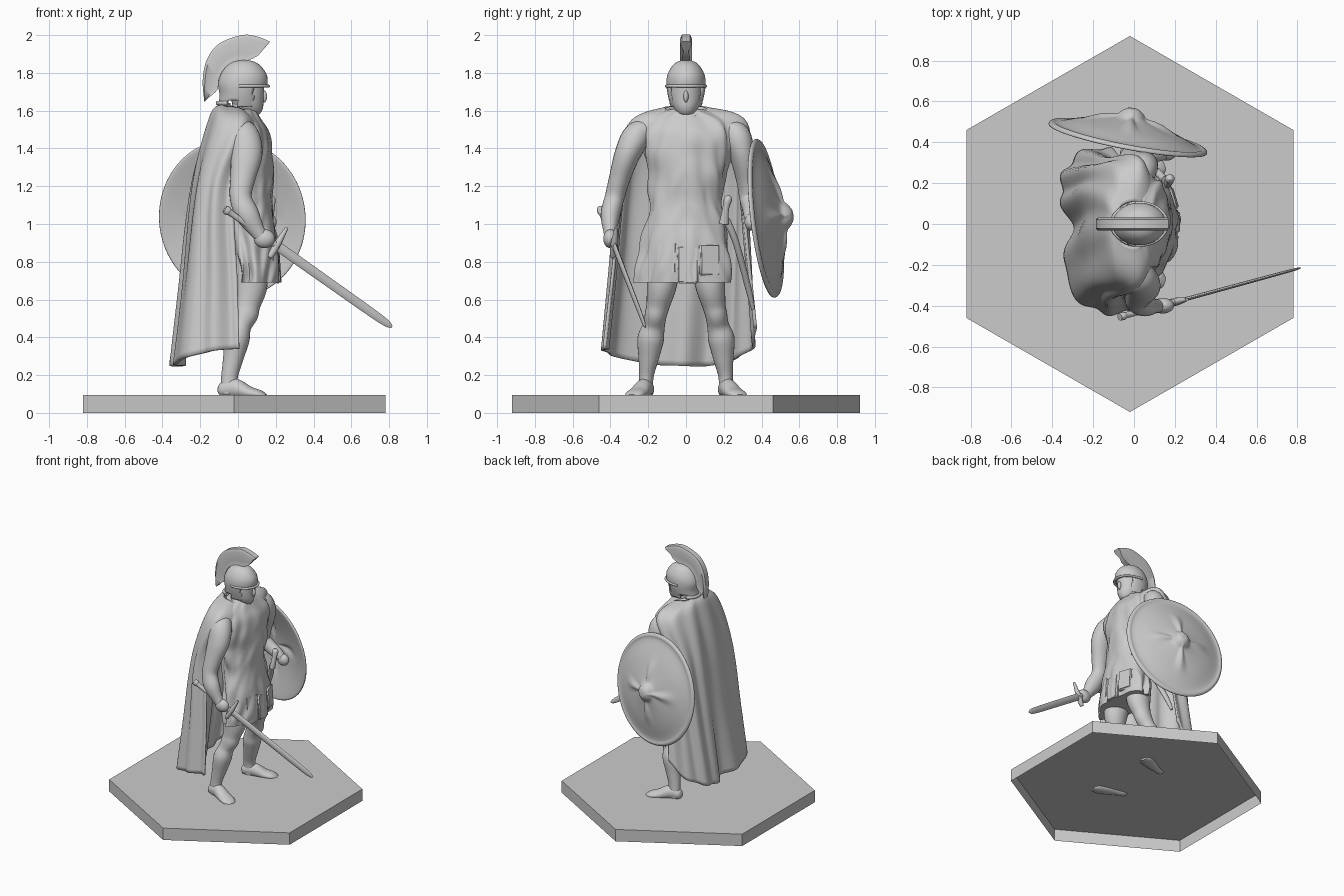
import bpy, bmesh, math
from mathutils import Vector, Matrix, noise

if "Cube" in bpy.data.objects:
    bpy.data.objects.remove(bpy.data.objects["Cube"])

X, Y, Z = Vector((1, 0, 0)), Vector((0, 1, 0)), Vector((0, 0, 1))


def finish(name, bm):
    bmesh.ops.recalc_face_normals(bm, faces=bm.faces)
    me = bpy.data.meshes.new(name)
    bm.to_mesh(me)
    bm.free()
    ob = bpy.data.objects.new(name, me)
    bpy.context.collection.objects.link(ob)
    return ob


def spline(pts, n):
    """Catmull-Rom through tuples of any length."""
    out = []
    for i in range(len(pts) - 1):
        p = [pts[max(0, min(len(pts) - 1, i + k))] for k in (-1, 0, 1, 2)]
        for j in range(n):
            t = j / n
            out.append(tuple(0.5 * (2 * b + (c - a) * t + (2 * a - 5 * b + 4 * c - d) * t * t
                                    + (3 * b - a - 3 * c + d) * t ** 3) for a, b, c, d in zip(*p)))
    return out + [tuple(pts[-1])]


def tube(name, pts, ref=X, n=24, flat=False, shape=None, steps=5):
    """Loft of ellipses (x, y, z, radius along ref, radius across)."""
    rows = spline(pts, steps)
    bm = bmesh.new()
    rings = []
    for i, r in enumerate(rows):
        c = Vector(r[:3])
        t = Z if flat else (Vector(rows[min(i + 1, len(rows) - 1)][:3]) - Vector(rows[max(i - 1, 0)][:3])).normalized()
        a = (ref - t * ref.dot(t)).normalized()
        b = t.cross(a)
        ring = []
        for k in range(n):
            w = 2 * math.pi * k / n
            f = shape(w, c.z) if shape else 1
            ring.append(bm.verts.new(c + (a * r[3] * math.cos(w) + b * r[4] * math.sin(w)) * f))
        rings.append(ring)
    for p, q in zip(rings, rings[1:]):
        for k in range(n):
            bm.faces.new((p[k], p[(k + 1) % n], q[(k + 1) % n], q[k]))
    bm.faces.new(rings[0])
    bm.faces.new(rings[-1])
    return finish(name, bm)


def ball(name, loc, size):
    bm = bmesh.new()
    bmesh.ops.create_uvsphere(bm, u_segments=24, v_segments=14, radius=1,
                              matrix=Matrix.Translation(loc) @ Matrix.Diagonal((*size, 1)))
    return finish(name, bm)


# hexagonal base, open underneath
bm = bmesh.new()
hexa = [(-.02, .92), (-.82, .46), (-.82, -.46), (-.02, -.92), (.78, -.46), (.78, .46)]
low = [bm.verts.new((x, y, 0)) for x, y in hexa]
top = [bm.verts.new((x, y, .095)) for x, y in hexa]
bm.faces.new(top)
for i in range(6):
    bm.faces.new((low[i], low[(i + 1) % 6], top[(i + 1) % 6], top[i]))
finish("hex_base", bm)

# legs and feet
for s, side in ((-1, "right"), (1, "left")):
    leg = [(.05, .11, .84, .1, .09), (.065, .128, .68, .092, .08), (.05, .148, .57, .068, .062),
           (.04, .16, .52, .066, .058), (.015, .17, .46, .056, .058), (-.005, .187, .39, .066, .07),
           (-.025, .198, .29, .054, .054), (-.045, .21, .19, .044, .038), (-.045, .214, .1, .05, .04)]
    tube(side + "_leg", [(x, s * y, z, a, b) for x, y, z, a, b in leg])
    foot = [(-.105, .2, .12, .015, .015), (-.085, .205, .122, .04, .038), (-.02, .222, .13, .052, .045),
            (.06, .252, .107, .033, .052), (.115, .275, .098, .022, .05), (.148, .287, .09, .008, .025)]
    tube(side + "_foot", [(x, s * y, z, a, b) for x, y, z, a, b in foot], ref=Z)


# tunic with creases and skirt pleats
def creases(w, z):
    pleat = .07 * max(0, min(1, (1.05 - z) / .3)) * math.sin(8 * w + 2 * math.sin(3 * w))
    slant = z * 9 + 2.5 * math.sin(w) ** 2
    return 1 + pleat + .1 * noise.noise((2.5 * math.cos(w), 2.5 * math.sin(w), slant))


tube("tunic", [(.02, 0, 1.61, .065, .08), (.02, 0, 1.59, .08, .14), (.02, .01, 1.55, .105, .24), (.03, .01, 1.49, .13, .265),
               (.04, .01, 1.4, .14, .24), (.045, .01, 1.28, .14, .208), (.05, 0, 1.15, .13, .195),
               (.06, 0, 1.04, .13, .2), (.08, -.005, .88, .13, .23), (.095, -.01, .76, .12, .245),
               (.095, -.01, .69, .12, .25)], n=96, flat=True, shape=creases)
tube("neckline_fold", [(.02 + .075 * math.cos(i * math.pi / 8), .1 * math.sin(i * math.pi / 8),
                        1.595 - .025 * math.cos(i * math.pi / 8), .014, .018) for i in range(17)], ref=Z, n=10)

# flaps hanging over the skirt front
for y, x, z, h, turn in ((.01, .205, .785, .2, 0), (-.1, .187, .82, .17, -.3), (.125, .187, .81, .17, .3)):
    bm = bmesh.new()
    bmesh.ops.create_cube(bm, size=1, matrix=Matrix.Translation((x, y, z)) @ Matrix.Rotation(turn, 4, 'Z')
                          @ Matrix.Rotation(-.06, 4, 'Y') @ Matrix.Diagonal((.03, .115, h, 1)))
    bmesh.ops.bevel(bm, geom=bm.edges[:], offset=.01, segments=3, affect='EDGES')
    finish("skirt_flap", bm)

# arms and hands
tube("right_arm", [(.03, -.2, 1.51, .05, .05), (.035, -.26, 1.465, .08, .075), (.045, -.31, 1.37, .084, .068),
                   (.025, -.352, 1.24, .066, .056), (.015, -.378, 1.14, .058, .052), (.05, -.4, 1.05, .062, .052),
                   (.10, -.402, .965, .042, .036), (.125, -.402, .93, .034, .03)])
ball("right_hand", (.14, -.4, .922), (.056, .038, .05))
tube("left_arm", [(.03, .21, 1.51, .05, .05), (.035, .265, 1.465, .08, .075), (.03, .295, 1.37, .082, .066),
                  (-.005, .32, 1.23, .066, .053), (-.01, .332, 1.14, .056, .05), (.04, .342, 1.09, .05, .046),
                  (.11, .342, 1.05, .042, .038), (.15, .345, 1.02, .03, .03)], ref=Vector((.8, 0, .6)))
ball("left_hand", (.16, .345, 1.01), (.045, .035, .045))

# cape: rows of neck, shoulders, waist, knees and hem, right edge to left edge
neck = [(.04, -.09, 1.59), (0, -.11, 1.61), (-.06, -.09, 1.615), (-.085, -.04, 1.625), (-.09, 0, 1.625),
        (-.085, .04, 1.625), (-.06, .09, 1.615), (0, .11, 1.61), (.04, .09, 1.59)]
shoulder = [(.08, -.2, 1.5), (.03, -.29, 1.52), (-.07, -.27, 1.53), (-.13, -.14, 1.55), (-.14, 0, 1.56),
            (-.13, .14, 1.55), (-.07, .28, 1.53), (.03, .31, 1.53), (.08, .22, 1.5)]
waist = [(-.02, -.32, 1.2), (-.1, -.35, 1.2), (-.17, -.31, 1.2), (-.22, -.18, 1.2), (-.225, 0, 1.2),
         (-.23, .17, 1.2), (-.19, .28, 1.2), (-.11, .31, 1.2), (-.04, .28, 1.2)]
hem = [(.01, -.42, .34), (-.12, -.43, .33), (-.25, -.38, .3), (-.34, -.2, .26), (-.295, -.04, .25),
       (-.35, .13, .25), (-.325, .27, .29), (-.22, .36, .36), (-.1, .355, .46)]
knee = [tuple(.42 * a + .58 * b for a, b in zip(p, q)) for p, q in zip(waist, hem)]
cols = [spline(c, 8) for c in zip(*(spline(r, 12) for r in (neck, shoulder, waist, knee, hem)))]
bm = bmesh.new()
grid = []
for i, col in enumerate(cols):
    line = []
    for j, p in enumerate(col):
        v, u = j / (len(col) - 1), i / (len(cols) - 1)
        out = Vector((p[0] - .1, p[1], 0)).normalized()
        fold = .013 * min(1, v * 1.6) * math.sin(2 * math.pi * 7 * u + 1.5 * v + math.sin(9 * u))
        line.append(bm.verts.new(Vector(p) + out * fold))
    grid.append(line)
for a, b in zip(grid, grid[1:]):
    for j in range(len(a) - 1):
        bm.faces.new((a[j], b[j], b[j + 1], a[j + 1]))
m = finish("cape", bm).modifiers.new("thickness", 'SOLIDIFY')
m.thickness, m.offset = .018, 0

# neck, head and face
tube("neck", [(.01, 0, 1.53, .07, .075), (.025, 0, 1.6, .06, .06), (.035, 0, 1.68, .06, .06)])
tube("face", [(.07, 0, 1.572, .02, .02), (.065, 0, 1.585, .052, .045), (.055, 0, 1.62, .078, .068),
              (.048, 0, 1.67, .088, .082), (.04, 0, 1.74, .1, .085)], flat=True)
ball("nose", (.138, 0, 1.675), (.016, .013, .032))

# helmet, with the face opening cut out
helm = tube("helmet", [(.01, 0, 1.62, .115, .08), (.018, 0, 1.68, .116, .096), (.025, 0, 1.74, .13, .104),
                       (.03, 0, 1.79, .122, .098), (.03, 0, 1.835, .092, .074), (.03, 0, 1.86, .055, .044),
                       (.03, 0, 1.87, .006, .006)], n=48, flat=True)
bm = bmesh.new()
bm.from_mesh(helm.data)
gone = [f for f in bm.faces if (c := f.calc_center_median()).z < 1.732 and c.x > .082
        or (c.z < 1.65 and -.05 < c.x < .0) or (len(f.verts) > 4 and c.z < 1.7)]
bmesh.ops.delete(bm, geom=gone, context='FACES')
bm.to_mesh(helm.data)
bm.free()
helm.modifiers.new("thickness", 'SOLIDIFY').thickness = .012
arc = [math.radians(a) for a in range(-100, 101, 20)]
tube("helmet_brim", [(.028 + .133 * math.cos(a), .103 * math.sin(a), 1.73, .008, .009) for a in arc], ref=Z, n=10)
tube("neck_guard", [(.0 - .108 * math.cos(a * .6), .09 * math.sin(a * .6), 1.64, .012, .01) for a in arc], ref=Z, n=10)

# crest: outer and inner arcs, flared towards the outside
outer = spline([(-.178, 1.645), (-.187, 1.76), (-.165, 1.87), (-.1, 1.955), (.02, 2.0), (.1, 1.993), (.17, 1.965)], 5)
inner = spline([(-.16, 1.665), (-.11, 1.71), (-.1, 1.77), (-.07, 1.825), (-.02, 1.86), (.05, 1.865), (.1, 1.86),
                ][:6] + [(.105, 1.89)], 5)
bm = bmesh.new()
strips = []
for o, i in zip(outer, inner):
    mid, high = (tuple(k * a + (1 - k) * b for a, b in zip(o, i)) for k in (.3, .85))
    half = [(i, -.02), (mid, -.013), (high, -.031), (o, -.022)]
    strips.append([bm.verts.new((p[0], y, p[1])) for p, y in half + [(p, -y) for p, y in reversed(half)]])
for a, b in zip(strips, strips[1:]):
    for k in range(8):
        bm.faces.new((a[k], a[(k + 1) % 8], b[(k + 1) % 8], b[k]))
bm.faces.new(strips[0])
bm.faces.new(strips[-1])
finish("helmet_crest", bm)

# round shield, turned from a profile, with four ridges beside the boss
prof = [(0, .15), (.03, .146), (.055, .125), (.075, .1), (.12, .085), (.25, .052), (.34, .02), (.37, .014), (.385, .016),
        (.4, .008), (.4, -.006), (.37, -.002), (.25, .034), (.12, .066), (0, .076)]
turn = Vector((.19, 1, .12)).to_track_quat('Z', 'Y').to_matrix().to_4x4()
place = Matrix.Translation((-.03, .42, 1.03)) @ turn
bm = bmesh.new()
vs = [bm.verts.new((r, 0, h)) for r, h in spline(prof, 3)]
es = [bm.edges.new(e) for e in zip(vs, vs[1:])]
bmesh.ops.spin(bm, geom=vs + es, cent=(0, 0, 0), axis=Z, angle=2 * math.pi, steps=96)
bmesh.ops.remove_doubles(bm, verts=bm.verts, dist=.0005)
for v in bm.verts:
    r = v.co.xy.length
    if .04 < r < .24:
        v.co.z += .02 * max(0, math.cos(4 * math.atan2(v.co.y, v.co.x))) ** 4 * math.sin(math.pi * (r - .04) / .2)
up = turn.to_3x3().inverted() @ Z
bm.transform(place @ Matrix.Diagonal((.98, 1.05, 1, 1) if abs(up.y) > abs(up.x) else (1.05, .98, 1, 1)))
finish("shield", bm)

# sword held in the right hand
A, B = Vector((-.07, -.455, 1.08)), Vector((.815, -.215, .455))
W = Vector((.5, .1, .86))


def along(t, a, b):
    return (*A.lerp(B, t), a, b)


tube("sword_grip", [along(0, .02, .018), along(.02, .024, .02), along(.06, .016, .015), along(.32, .02, .018)], ref=W, n=14)
tube("sword_blade", [along(.3, .026, .01), along(.6, .025, .009), along(.93, .022, .007), along(1, .006, .003)], ref=W, n=8)
g = A.lerp(B, .31)
tube("sword_guard", [(*(g + W * k), r, r) for k, r in ((-.075, .01), (-.06, .016), (0, .02), (.07, .013), (.11, .008))],
     ref=Y, n=12)

# scabbard on the left hip
tube("scabbard", [(.15, .215, 1.02, .016, .02), (.1, .265, .9, .022, .018), (-.02, .33, .66, .022, .017),
                  (-.06, .355, .55, .01, .01)], n=14)
tube("scabbard_top", [(.165, .2, 1.0, .02, .026), (.175, .21, 1.08, .018, .018), (.175, .222, 1.13, .024, .022),
                      (.175, .224, 1.15, .01, .01)], n=14)

# smooth shading with sharp edges kept
for ob in bpy.context.scene.objects:
    ob.select_set(True)
    bpy.context.view_layer.objects.active = ob
bpy.ops.object.shade_smooth_by_angle(angle=math.radians(50))
